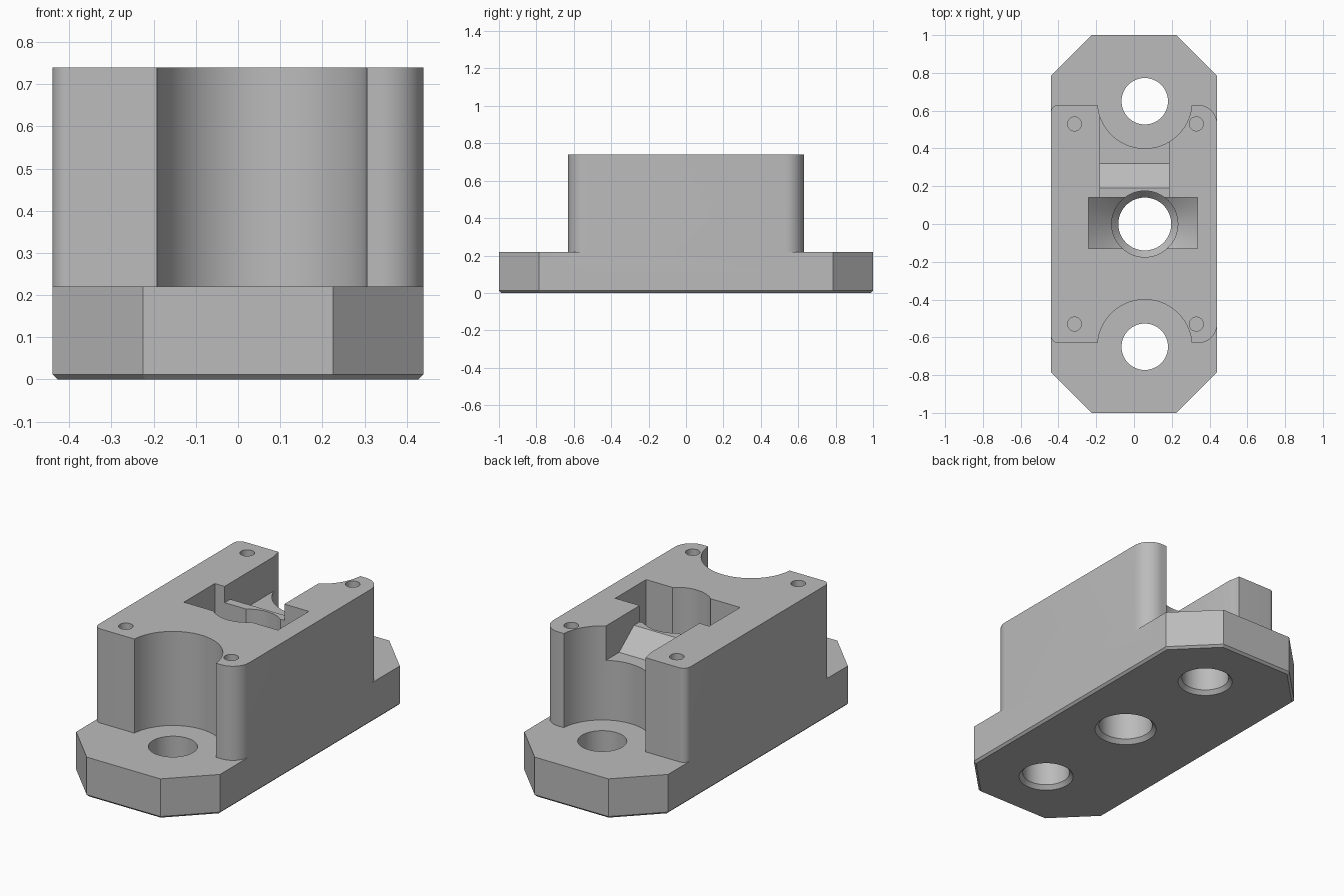
import bpy, bmesh
from math import cos, sin, pi, radians

old = bpy.data.objects.get("Cube")
if old:
    bpy.data.objects.remove(old, do_unlink=True)

grey = bpy.data.materials.new("matte grey")
grey.use_nodes = True
grey.diffuse_color = (0.5, 0.5, 0.5, 1)
grey.node_tree.nodes["Principled BSDF"].inputs["Base Color"].default_value = (0.5, 0.5, 0.5, 1)

CX = 0.057     # bore line, slightly off centre
HALF_W = 0.44
BASE_TOP, TOP = 0.22, 0.74


def loft(name, rings):
    """Closed solid through rings of equal point count, capped at both ends."""
    bm = bmesh.new()
    loops = [[bm.verts.new(p) for p in ring] for ring in rings]
    n = len(loops[0])
    bm.faces.new(loops[0])
    bm.faces.new(loops[-1])
    for a, b in zip(loops, loops[1:]):
        for i in range(n):
            j = (i + 1) % n
            bm.faces.new((a[i], a[j], b[j], b[i]))
    bmesh.ops.recalc_face_normals(bm, faces=bm.faces)
    mesh = bpy.data.meshes.new(name)
    bm.to_mesh(mesh)
    bm.free()
    mesh.materials.append(grey)
    obj = bpy.data.objects.new(name, mesh)
    bpy.context.collection.objects.link(obj)
    return obj


def prism(name, outline, z0, z1):
    return loft(name, [[(x, y, z) for x, y in outline] for z in (z0, z1)])


def lathe(name, x, y, profile, n=64):
    """Vertical turned solid from (radius, height) pairs."""
    return loft(name, [[(x + r * cos(2 * pi * i / n), y + r * sin(2 * pi * i / n), z)
                        for i in range(n)] for r, z in profile])


def box(x0, x1, y0, y1):
    return [(x0, y0), (x1, y0), (x1, y1), (x0, y1)]


def combine(target, tool, operation):
    mod = target.modifiers.new(operation, 'BOOLEAN')
    mod.operation, mod.solver, mod.object = operation, 'EXACT', tool
    tool.hide_render = True
    deps = bpy.context.evaluated_depsgraph_get()
    mesh = bpy.data.meshes.new_from_object(target.evaluated_get(deps))
    target.modifiers.clear()
    target.data = mesh
    bpy.data.objects.remove(tool, do_unlink=True)


# Base plate: clipped corners and a small bottom chamfer
def plate(inset):
    w, l = HALF_W - inset, 1 - inset
    c = 0.215 - 0.59 * inset
    return [(w, c - l), (w, l - c), (w - c, l), (c - w, l),
            (-w, l - c), (-w, c - l), (c - w, -l), (w - c, -l)]


housing = loft("housing", [[(x, y, z) for x, y in plate(inset)]
                           for inset, z in ((0.012, 0), (0, 0.012), (0, BASE_TOP))])

# Upright block: wide corner rounds on the left, tight ones on the right
outline = []
for sx, sy, r, start in ((1, 1, 0.1, 0), (-1, 1, 0.04, 90), (-1, -1, 0.04, 180), (1, -1, 0.1, 270)):
    for k in range(13):
        a = radians(start + 7.5 * k)
        outline.append((sx * (HALF_W - r) + r * cos(a), sy * (0.63 - r) + r * sin(a)))
combine(housing, prism("block", outline, 0.1, TOP), 'UNION')

cutters = []
for s in (-1, 1):
    # Mounting hole, with the clearance scallop above it
    cutters.append(lathe("mount_hole", CX, s * 0.65,
                         [(0.16, -0.02), (0.123, 0.022), (0.123, 0.3)]))
    cutters.append(lathe("scallop", CX, s * 0.65, [(0.25, BASE_TOP), (0.25, 0.9)], 96))
    # Blind screw holes
    for x in (-0.315, 0.33):
        cutters.append(lathe("screw_hole", x, s * 0.53, [(0.037, 0.5), (0.037, 0.9)], 32))

# Rectangular pocket with a funnel floor
pocket = prism("pocket", box(-0.24, 0.335, -0.13, 0.14), 0.1, 0.9)
combine(pocket, lathe("funnel", CX, 0, [(0.1, 0.23), (0.6, 0.73), (0.6, 1)], 96), 'INTERSECT')
cutters.append(pocket)

# Stepped central bore
cutters.append(lathe("bore", CX, 0, [(0.18, -0.02), (0.14, 0.022), (0.14, 0.22),
                                     (0.175, 0.26), (0.175, 0.9)]))

# Ramped slot from the pocket to the back
ramp = [(0.1, 0.65), (0.19, 0.65), (0.32, 0.55), (0.7, 0.55), (0.7, 0.9), (0.1, 0.9)]
cutters.append(loft("ramp_slot", [[(x, y, z) for y, z in ramp] for x in (-0.18, 0.185)]))

for cutter in cutters:
    combine(housing, cutter, 'DIFFERENCE')

bpy.ops.object.select_all(action='DESELECT')
housing.select_set(True)
bpy.context.view_layer.objects.active = housing
bpy.ops.object.shade_smooth_by_angle(angle=radians(25))
